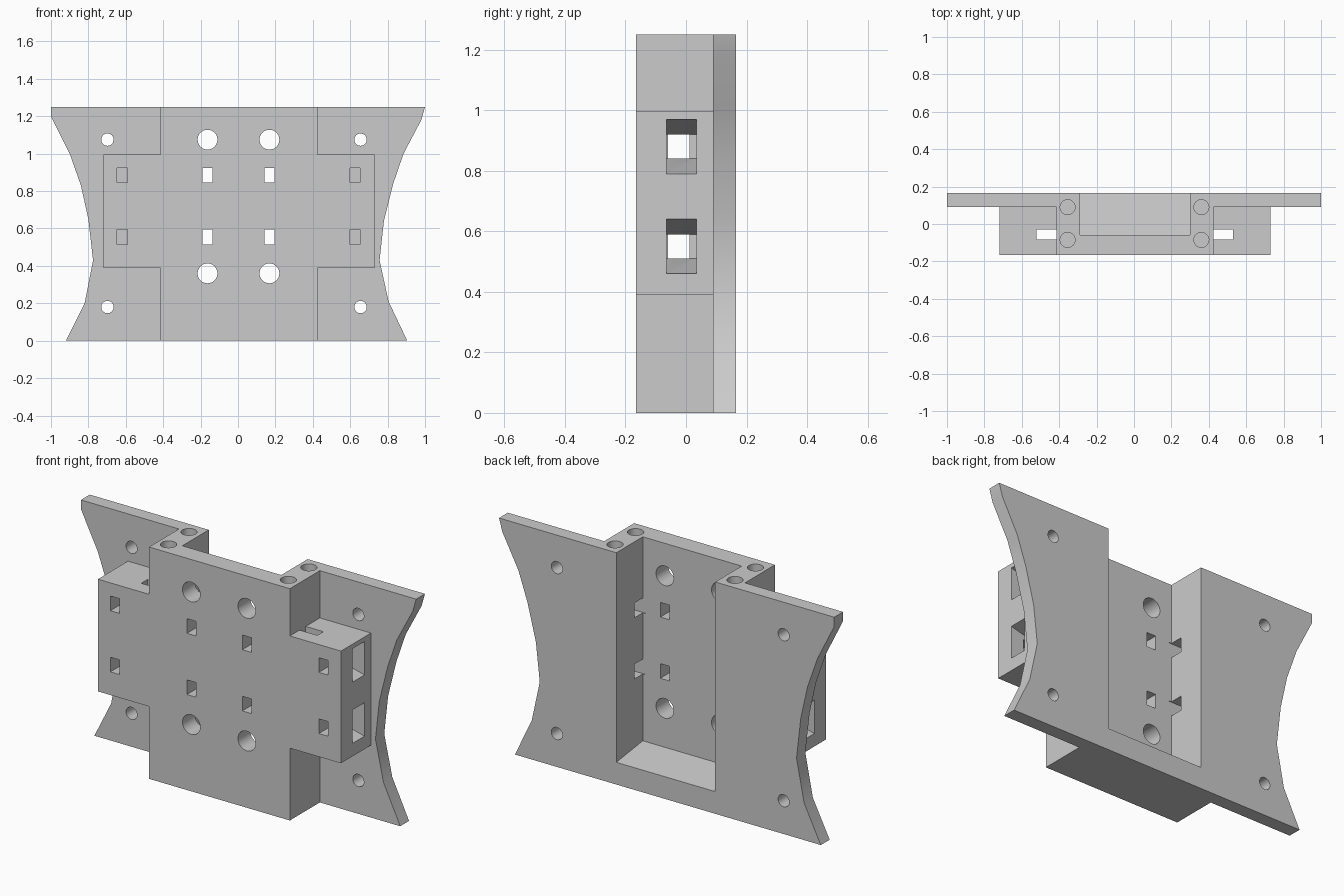
import bpy, bmesh, math
from mathutils import Matrix, Vector

if "Cube" in bpy.data.objects:
    bpy.data.objects.remove(bpy.data.objects["Cube"], do_unlink=True)

grey = bpy.data.materials.new("plain grey")
grey.use_nodes = True
colour = (0.6, 0.6, 0.6, 1)
grey.diffuse_color = colour
grey.node_tree.nodes["Principled BSDF"].inputs["Base Color"].default_value = colour


def finish(name, bm):
    bmesh.ops.recalc_face_normals(bm, faces=bm.faces)
    mesh = bpy.data.meshes.new(name)
    bm.to_mesh(mesh)
    bm.free()
    mesh.materials.append(grey)
    ob = bpy.data.objects.new(name, mesh)
    bpy.context.collection.objects.link(ob)
    return ob


def prism(name, points, a, b, place):
    """Extrude a 2D outline from a to b; place(u, v, w) gives the 3D point."""
    bm = bmesh.new()
    face = bm.faces.new([bm.verts.new(place(u, v, a)) for u, v in points])
    new = bmesh.ops.extrude_face_region(bm, geom=[face])["geom"]
    shift = Vector(place(0, 0, b)) - Vector(place(0, 0, a))
    bmesh.ops.translate(bm, vec=shift, verts=[v for v in new if isinstance(v, bmesh.types.BMVert)])
    return finish(name, bm)


def along_y(x, z, y):
    return (x, y, z)


def along_x(y, z, x):
    return (x, y, z)


def box(name, x0, x1, y0, y1, z0, z1):
    return prism(name, [(x0, z0), (x1, z0), (x1, z1), (x0, z1)], y0, y1, along_y)


def cylinder(name, centre, radius, depth, rot=None):
    bm = bmesh.new()
    m = Matrix.Translation(centre) @ (rot or Matrix())
    bmesh.ops.create_cone(bm, cap_ends=True, segments=32, radius1=radius,
                          radius2=radius, depth=depth, matrix=m)
    return finish(name, bm)


def combine(target, tool, operation):
    mod = target.modifiers.new(operation, "BOOLEAN")
    mod.operation, mod.object, mod.solver = operation, tool, "EXACT"
    bpy.context.view_layer.objects.active = target
    bpy.ops.object.modifier_apply(modifier=mod.name)
    bpy.data.objects.remove(tool, do_unlink=True)


# Back plate with waisted sides
left = [(1, 1.25), (.98, 1.18), (.885, 1), (.83, .84), (.78, .64), (.757, .43), (.805, .21), (.905, 0)]
right = [(-.92, 0), (-.82, .2), (-.775, .43), (-.8, .65), (-.84, .83), (-.9, 1), (-1, 1.2), (-1, 1.25)]
bracket = prism("mounting_bracket", left + right, .09, .165, along_y)

# Cross-shaped front block
cross = [(-.415, 0), (.425, 0), (.425, .39), (.73, .39), (.73, .995), (.425, .995),
         (.425, 1.25), (-.415, 1.25), (-.415, .995), (-.72, .995), (-.72, .39), (-.415, .39)]
combine(bracket, prism("front_block", cross, -.165, .13, along_y), "UNION")

cutters = []
# Open-topped back pocket with a sloping floor
cutters.append(prism("pocket", [(-.06, .15), (.2, .115), (.2, 1.4), (-.06, 1.4)], -.29, .30, along_x))

turn = Matrix.Rotation(math.pi / 2, 4, "X")
for z in (1.075, .36):
    for x in (-.163, .168):
        cutters.append(cylinder("large_hole", (x, -.11, z), .053, .2, turn))
for z in (1.075, .18):
    for x in (-.698, .655):
        cutters.append(cylinder("screw_hole", (x, .13, z), .033, .2, turn))

# Blind holes in the top edge
for x in (-.355, .36):
    for y in (.09, -.085):
        cutters.append(cylinder("top_hole", (x, y, 1.25), .04, .4))

# Vertical slots through the side blocks
cutters.append(box("slot", -.52, -.415, -.082, -.03, .3, 1.1))
cutters.append(box("slot", .425, .53, -.082, -.03, .3, 1.1))

# Tie passages: flared mouth, narrow duct and front openings
for z in (.88, .55):
    for s in (-1, 1):
        def mirrored(x, v, y, s=s):
            return (s * x + .005, y, v)
        flare = [(.525, z - .04), (.725, z - .09), (.8, z - .09),
                 (.8, z + .09), (.725, z + .09), (.525, z + .04)]
        duct = [(.28, z - .04), (.56, z - .04), (.56, z + .04), (.28, z + .04)]
        cutters.append(prism("flare", flare, -.065, .035, mirrored))
        cutters.append(prism("duct", duct, -.064, .012, mirrored))
        for x, depth in ((.165, 0), (.622, -.03)):
            c = s * x + .003
            cutters.append(box("opening", c - .027, c + .027, -.2, depth, z - .035, z + .044))

for tool in cutters:
    combine(bracket, tool, "DIFFERENCE")

# Smooth curved surfaces, keep edges crisp
bpy.ops.object.select_all(action="DESELECT")
bracket.select_set(True)
bpy.context.view_layer.objects.active = bracket
bpy.ops.object.shade_smooth_by_angle(angle=math.radians(30))
